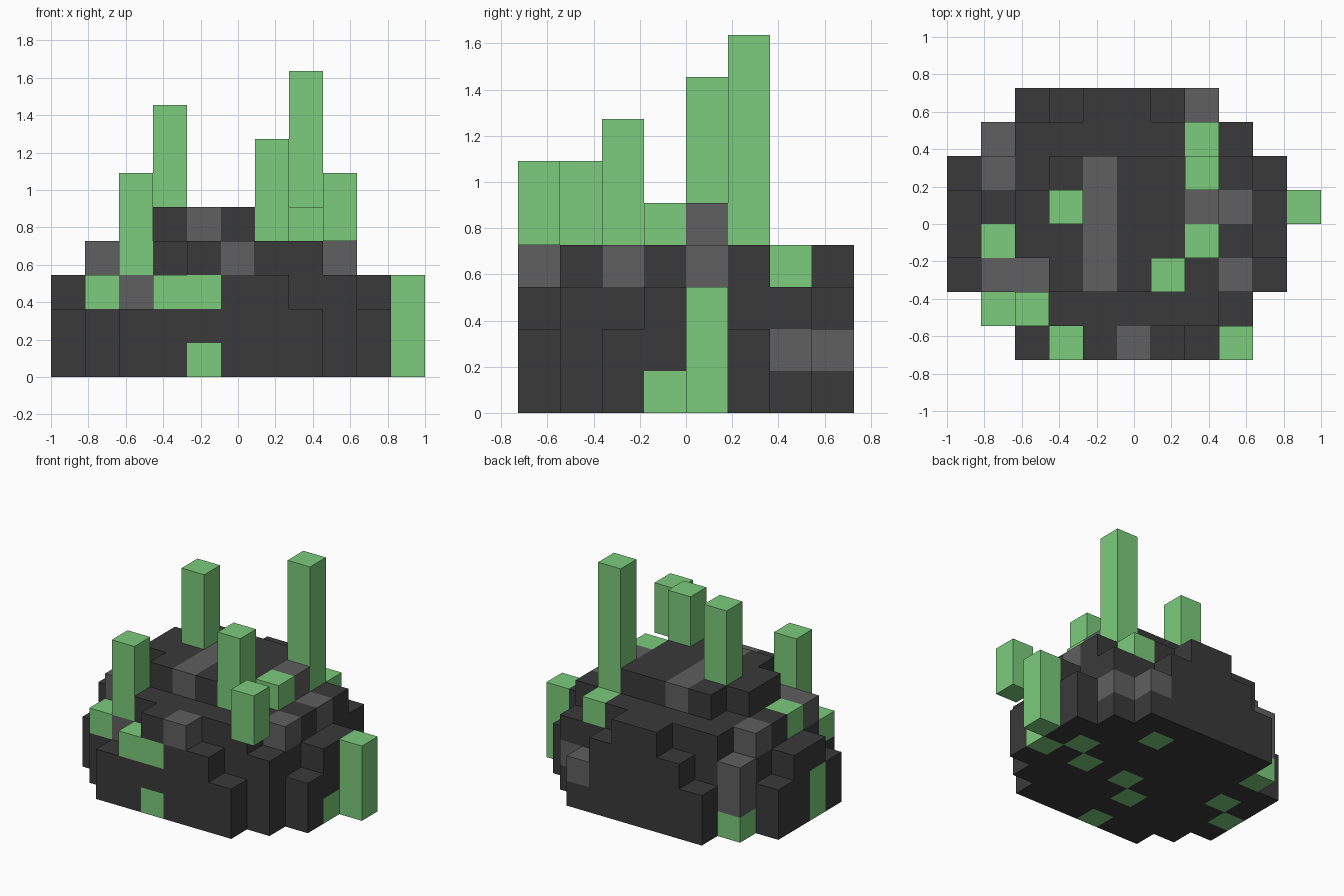
import bpy, bmesh
from mathutils import Vector

if "Cube" in bpy.data.objects:
    bpy.data.objects.remove(bpy.data.objects["Cube"])

U = 2 / 11                      # size of one block
DARK, GREY, GREEN = 0, 1, 2


def material(name, rgb):
    m = bpy.data.materials.new(name)
    m.diffuse_color = (*rgb, 1)
    m.use_nodes = True
    m.node_tree.nodes["Principled BSDF"].inputs["Base Color"].default_value = m.diffuse_color
    return m


MATS = [material("dark_rock", (0.042, 0.042, 0.042)),
        material("grey_stone", (0.115, 0.115, 0.115)),
        material("green_crystal", (0.2, 0.597, 0.2))]


def fill(cells, colour, i, j, k):
    """Fill an inclusive block range; each argument is a (low, high) pair."""
    for x in range(i[0], i[1] + 1):
        for y in range(j[0], j[1] + 1):
            for z in range(k[0], k[1] + 1):
                cells[x, y, z] = colour


# Rounded rock mound, built from layers that shrink upwards
rock = {}
for i, j, k in [((1, 8), (1, 6), (0, 2)), ((0, 9), (2, 5), (0, 1)),
                ((2, 7), (0, 7), (0, 1)), ((0, 9), (3, 4), (2, 2)),
                ((3, 6), (0, 7), (2, 2)), ((2, 7), (1, 6), (3, 3)),
                ((1, 8), (2, 5), (3, 3)), ((4, 5), (0, 7), (3, 3)),
                ((3, 6), (2, 5), (4, 4)), ((2, 7), (3, 4), (4, 4))]:
    fill(rock, DARK, i, j, k)

# Grey stone patches
fill(rock, GREY, (4, 4), (2, 5), (4, 4))
fill(rock, GREY, (1, 1), (6, 6), (1, 2))
fill(rock, GREY, (1, 2), (2, 2), (3, 3))
for c in [(1, 5, 3), (8, 4, 3), (7, 4, 4), (8, 2, 3), (5, 0, 3),
          (7, 7, 1), (8, 6, 1), (2, 1, 2)]:
    rock[c] = GREY

# Green ore blocks set into the rock
fill(rock, GREEN, (3, 4), (0, 0), (2, 2))
fill(rock, GREEN, (0, 0), (3, 3), (0, 1))
for c in [(1, 1, 2), (1, 3, 3), (7, 3, 4), (7, 6, 3), (1, 6, 0), (9, 3, 0),
          (1, 4, 0), (6, 6, 0), (5, 3, 0), (4, 2, 0), (4, 0, 0), (8, 4, 0),
          (7, 3, 0), (2, 1, 3)]:
    rock[c] = GREEN

# Tall crystals: column, row, lowest and highest block
crystals = {}
for name, i, j, low, high in [("front_left_crystal", 2, 1, 4, 5),
                              ("back_left_crystal", 3, 4, 5, 7),
                              ("middle_right_crystal", 6, 2, 5, 6),
                              ("back_right_crystal", 7, 5, 4, 8),
                              ("front_right_crystal", 8, 0, 4, 5),
                              ("side_crystal", 10, 4, 0, 2)]:
    crystals[name] = {}
    fill(crystals[name], GREEN, (i, i), (j, j), (low, high))
rock[6, 2, 4] = GREEN           # root of the middle right crystal

solid = set(rock).union(*crystals.values())


def build(name, cells):
    """Make a mesh of the exposed block faces, coloured per block."""
    bm = bmesh.new()
    for cell, colour in cells.items():
        for axis in range(3):
            for side in (0, 1):
                n = list(cell)
                n[axis] += 2 * side - 1
                if tuple(n) in solid:
                    continue
                a, b = (axis + 1) % 3, (axis + 2) % 3
                ring = [(0, 0), (1, 0), (1, 1), (0, 1)]
                verts = []
                for s, t in ring if side else ring[::-1]:
                    p = Vector(cell)
                    p[axis] += side
                    p[a] += s
                    p[b] += t
                    verts.append(bm.verts.new((p - Vector((5.5, 4, 0))) * U))
                bm.faces.new(verts).material_index = colour
    bmesh.ops.remove_doubles(bm, verts=bm.verts, dist=1e-4)
    mesh = bpy.data.meshes.new(name)
    bm.to_mesh(mesh)
    bm.free()
    for m in MATS:
        mesh.materials.append(m)
    bpy.context.collection.objects.link(bpy.data.objects.new(name, mesh))


build("rock_mound", rock)
for name, cells in crystals.items():
    build(name, cells)
